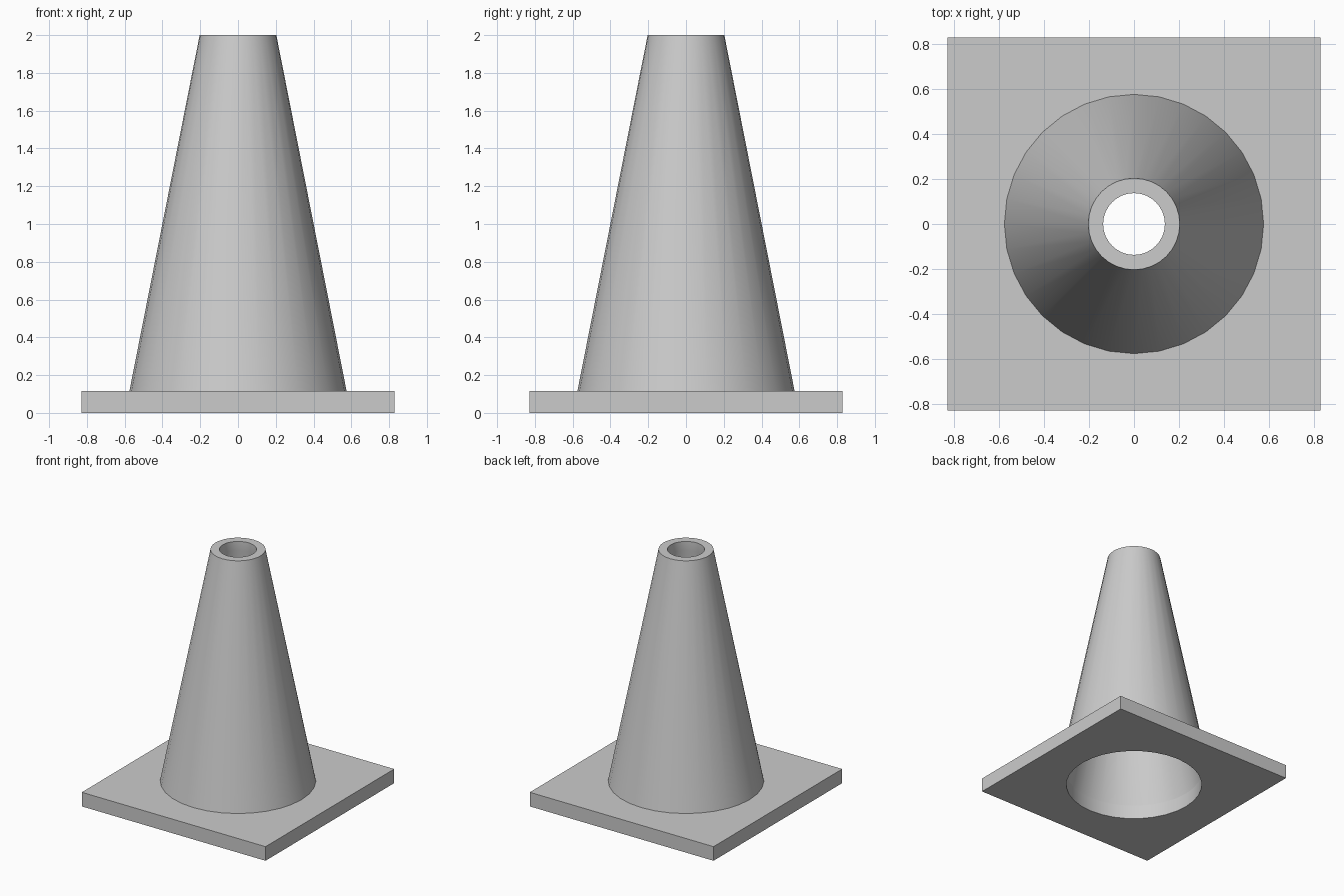
import bpy, bmesh, math

SIDES = 32
BASE_HALF, BASE_TOP = 0.828, 0.115
BORE = 0.52

if "Cube" in bpy.data.objects:
    bpy.data.objects.remove(bpy.data.objects["Cube"], do_unlink=True)

grey = bpy.data.materials.new("plain grey")
grey.use_nodes = True
colour = (0.6, 0.6, 0.6, 1)
grey.diffuse_color = colour
grey.node_tree.nodes["Principled BSDF"].inputs["Base Color"].default_value = colour


def ring(bm, radius, z, count=SIDES, turn=0.0):
    """Closed loop of vertices around the z axis."""
    step = math.tau / count
    return [bm.verts.new((radius * math.cos(i * step + turn),
                          radius * math.sin(i * step + turn), z))
            for i in range(count)]


def skin(bm, low, high):
    """Quads between two loops."""
    for i in range(len(low)):
        j = (i + 1) % len(low)
        bm.faces.new((low[i], low[j], high[j], high[i]))


def finish(bm, name):
    bmesh.ops.recalc_face_normals(bm, faces=bm.faces)
    mesh = bpy.data.meshes.new(name)
    bm.to_mesh(mesh)
    bm.free()
    mesh.materials.append(grey)
    obj = bpy.data.objects.new(name, mesh)
    bpy.context.collection.objects.link(obj)
    bpy.ops.object.select_all(action="DESELECT")
    obj.select_set(True)
    bpy.context.view_layer.objects.active = obj
    bpy.ops.object.shade_smooth_by_angle(angle=math.radians(30))


# Square base plate with a round bore
bm = bmesh.new()
corner = BASE_HALF * math.sqrt(2)
square = [ring(bm, corner, z, 4, math.pi / 4) for z in (0, BASE_TOP)]
bore = [ring(bm, BORE, z) for z in (0, BASE_TOP)]
skin(bm, *square)
skin(bm, *bore)
quarter = SIDES // 4
for outer, inner in zip(square, bore):
    for k in range(4):
        # One face per side, running between neighbouring corners
        start = k * quarter + quarter // 2
        arc = [inner[(start + i) % SIDES] for i in range(quarter + 1)]
        bm.faces.new([outer[k]] + arc[:1] + arc[1:] + [outer[(k + 1) % 4]])
finish(bm, "base_plate")

# Hollow cone with a short straight collar inside the top opening
bm = bmesh.new()
profile = [(0.575, BASE_TOP), (0.203, 2), (0.137, 2), (0.137, 1.925), (BORE, BASE_TOP)]
loops = [ring(bm, r, z) for r, z in profile]
for low, high in zip(loops, loops[1:] + loops[:1]):
    skin(bm, low, high)
finish(bm, "hollow_cone")
